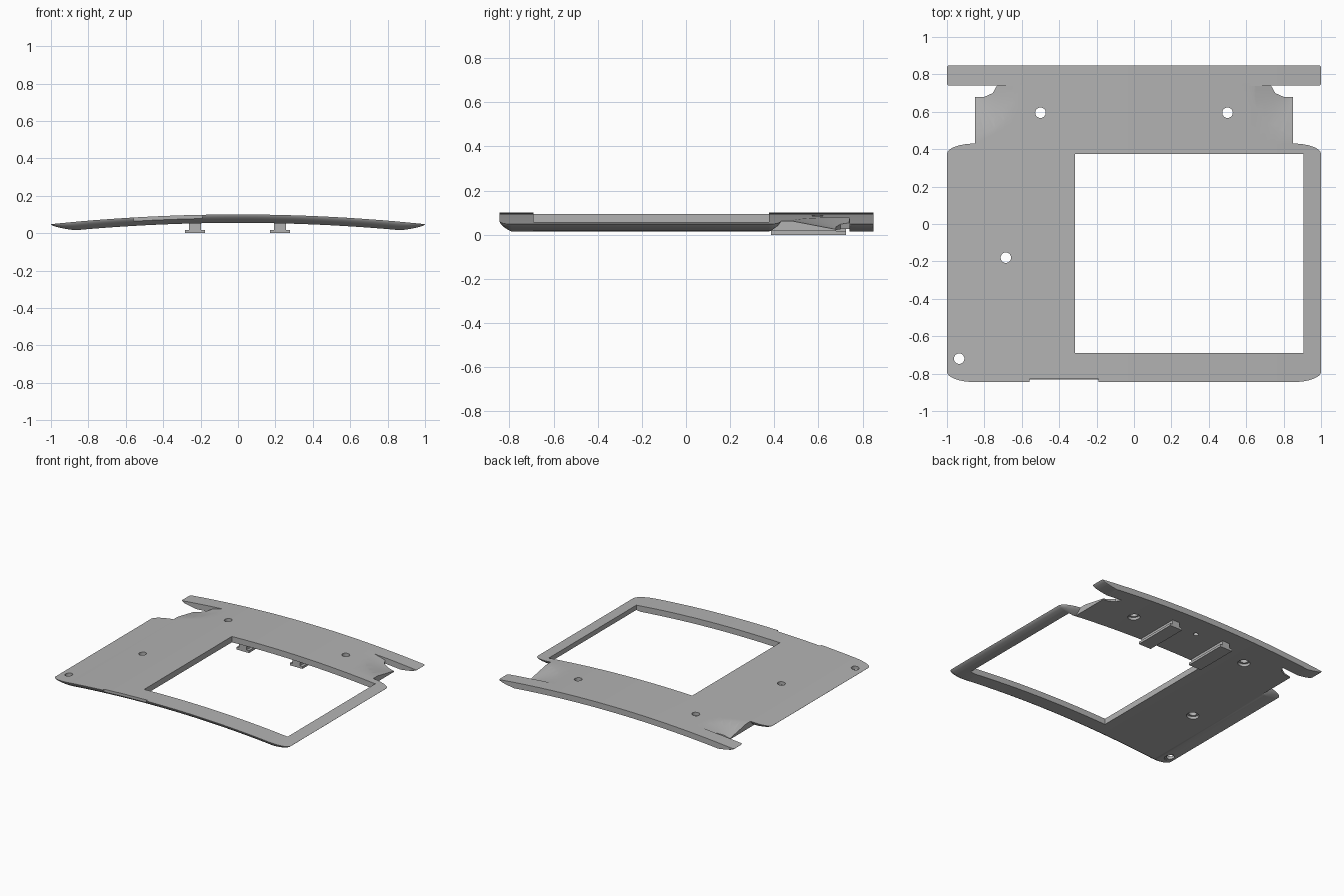
import bpy, bmesh, math
from mathutils import Vector

THICK = 0.045      # plate thickness
CREST = 0.1        # height of the top surface at the middle
BOW = 0.052        # drop of the top surface at the sides

cube = bpy.data.objects.get("Cube")
if cube:
    bpy.data.objects.remove(cube, do_unlink=True)

grey = bpy.data.materials.new("plain grey")
grey.use_nodes = True
colour = (0.45, 0.45, 0.45, 1)
grey.diffuse_color = colour
grey.node_tree.nodes["Principled BSDF"].inputs["Base Color"].default_value = colour


def make(name, bm):
    bmesh.ops.recalc_face_normals(bm, faces=bm.faces)
    mesh = bpy.data.meshes.new(name)
    bm.to_mesh(mesh)
    bm.free()
    mesh.materials.append(grey)
    obj = bpy.data.objects.new(name, mesh)
    bpy.context.collection.objects.link(obj)
    return obj


def loft(name, rings):
    """Skin a stack of equal rings and cap both ends."""
    bm = bmesh.new()
    rows = [[bm.verts.new(p) for p in ring] for ring in rings]
    n = len(rows[0])
    for a, b in zip(rows, rows[1:]):
        for i in range(n):
            j = (i + 1) % n
            bm.faces.new((a[i], a[j], b[j], b[i]))
    bm.faces.new(rows[0])
    bm.faces.new(rows[-1])
    return make(name, bm)


def prism(name, outline, z0, z1):
    return loft(name, [[(x, y, z) for x, y in outline] for z in (z0, z1)])


def box(name, x0, x1, y0, y1, z0, z1):
    return prism(name, [(x0, y0), (x1, y0), (x1, y1), (x0, y1)], z0, z1)


def disc(name, x, y, radius, z0, z1, n=32):
    ring = [(x + radius * math.cos(2 * math.pi * i / n),
             y + radius * math.sin(2 * math.pi * i / n)) for i in range(n)]
    return prism(name, ring, z0, z1)


def rounded_slab(name, half, y0, y1, rx, ry, inset_x, inset_y, steps=8):
    """Rounded rectangle whose rim curls inwards towards the underside."""
    rings = []
    for t in (0, 0.15, 0.35, 0.55, 0.75, 0.9, 1):
        f = t ** 1.6
        hx, lo, hi = half - inset_x * f, y0 + inset_y * f, y1 - inset_y * f
        ax, ay = max(0.004, rx - inset_x * f), max(0.004, ry - inset_y * f)
        ring = []
        corners = ((hx - ax, hi - ay), (ax - hx, hi - ay),
                   (ax - hx, lo + ay), (hx - ax, lo + ay))
        for q, (cx, cy) in enumerate(corners):
            for s in range(steps + 1):
                a = math.pi / 2 * (q + s / steps)
                ring.append((cx + ax * math.cos(a), cy + ay * math.sin(a), -THICK * t))
        rings.append(ring)
    return loft(name, rings)


def combine(target, other, operation):
    mod = target.modifiers.new("combine", 'BOOLEAN')
    mod.operation, mod.object, mod.solver = operation, other, 'EXACT'
    deps = bpy.context.evaluated_depsgraph_get()
    mesh = bpy.data.meshes.new_from_object(target.evaluated_get(deps))
    target.modifiers.clear()
    target.data = mesh
    bpy.data.objects.remove(other, do_unlink=True)


# Panel, neck and back bar, built flat with the top at zero
panel = rounded_slab("curved_panel", 1, -0.845, 0.43, 0.15, 0.055, 0.13, 0.05)
side = [(0.85, 0.3), (0.85, 0.68), (0.8, 0.68), (0.755, 0.7), (0.73, 0.745), (0.73, 0.78)]
neck = prism("neck", side + [(-x, y) for x, y in reversed(side)], -THICK, 0)
bar = rounded_slab("back_bar", 1, 0.74, 0.848, 0.012, 0.012, 0.13, 0)
combine(panel, neck, 'UNION')
combine(panel, bar, 'UNION')

# Window and the shallow step in the front edge
combine(panel, box("window", -0.315, 0.905, -0.69, 0.375, -1, 1), 'DIFFERENCE')
combine(panel, box("front_step", -0.56, -0.19, -0.9, -0.829, -0.02, 1), 'DIFFERENCE')

# Screw holes with a wider recess underneath, and one blind hole
for x, y in ((-0.5, 0.595), (0.5, 0.595), (-0.685, -0.18), (-0.935, -0.72)):
    combine(panel, disc("hole", x, y, 0.028, -1, 1), 'DIFFERENCE')
    combine(panel, disc("recess", x, y, 0.043, -1, -0.025), 'DIFFERENCE')
combine(panel, disc("blind_hole", 0, 0.67, 0.018, -1, -0.025), 'DIFFERENCE')

# Conical scoops at the neck corners
for sign in (1, -1):
    bm = bmesh.new()
    for y in (0.7, 0.74):
        bm.verts.new((sign * 0.86, y, -0.042))
    for i in range(25):
        a = math.radians(170 + 200 * i / 24)
        x, y = 0.86 + 0.22 * math.cos(a), min(0.74, 0.7 + 0.22 * math.sin(a))
        for z in (0, 0.1):
            bm.verts.new((sign * x, y, z))
    bmesh.ops.convex_hull(bm, input=bm.verts)
    combine(panel, make("scoop", bm), 'DIFFERENCE')

# Slice across the width, then bow the plate
bm = bmesh.new()
bm.from_mesh(panel.data)
cuts = 40
for i in range(1, cuts):
    bmesh.ops.bisect_plane(bm, geom=bm.verts[:] + bm.edges[:] + bm.faces[:], dist=1e-5,
                           plane_co=Vector((2 * i / cuts - 1, 0, 0)),
                           plane_no=Vector((1, 0, 0)))
for v in bm.verts:
    v.co.z += CREST - BOW * v.co.x ** 2
bm.to_mesh(panel.data)
bm.free()

# Two T-shaped rails hanging under the neck
for name, x in (("right_rail", -0.23), ("left_rail", 0.225)):
    rail = box(name, x - 0.053, x + 0.053, 0.385, 0.725, 0, 0.018)
    combine(rail, box("stem", x - 0.032, x + 0.032, 0.385, 0.725, 0.01, 0.07), 'UNION')

# Smooth shading with sharp edges
bpy.ops.object.select_all(action='DESELECT')
panel.select_set(True)
bpy.context.view_layer.objects.active = panel
bpy.ops.object.shade_smooth_by_angle(angle=math.radians(30))
